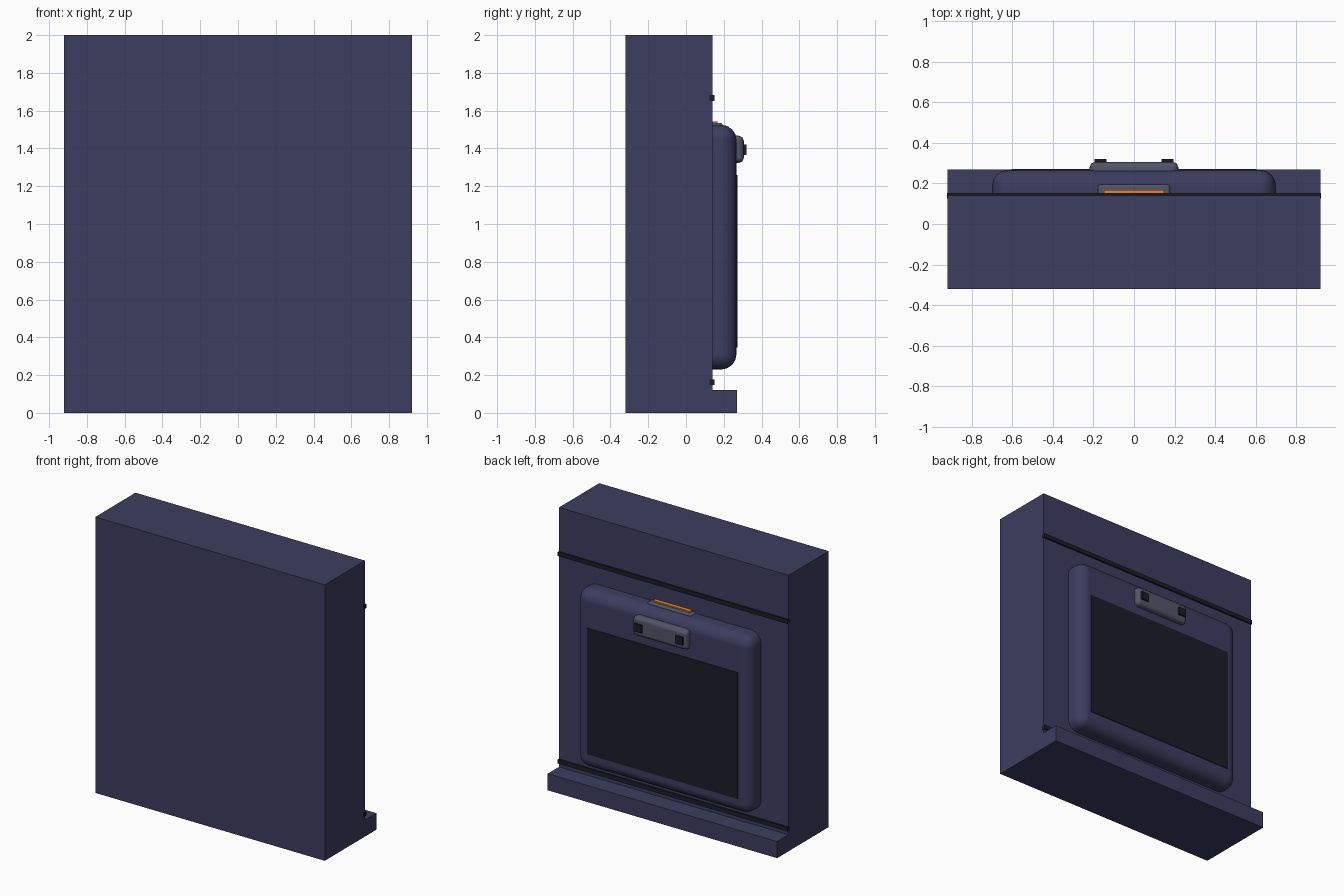
import bpy, bmesh

if "Cube" in bpy.data.objects:
    bpy.data.objects.remove(bpy.data.objects["Cube"])


def material(name, rgb):
    m = bpy.data.materials.new(name)
    m.diffuse_color = (*rgb, 1)
    m.use_nodes = True
    m.node_tree.nodes["Principled BSDF"].inputs["Base Color"].default_value = m.diffuse_color
    return m


NAVY = material("navy", (0.045, 0.047, 0.115))
GREY = material("slate_grey", (0.085, 0.09, 0.14))
DARK = material("near_black", (0.012, 0.012, 0.022))
ORANGE = material("orange", (0.85, 0.25, 0.015))


def finish(name, bm, mat):
    bmesh.ops.recalc_face_normals(bm, faces=bm.faces)
    mesh = bpy.data.meshes.new(name)
    bm.to_mesh(mesh)
    bm.free()
    mesh.materials.append(mat)
    ob = bpy.data.objects.new(name, mesh)
    bpy.context.collection.objects.link(ob)
    return ob


def box(name, xs, ys, zs, mat, bevel=0, segments=3):
    """Box from min/max ranges, optionally with rounded edges."""
    bm = bmesh.new()
    bmesh.ops.create_cube(bm, size=1)
    for v in bm.verts:
        v.co = [r[0] if c < 0 else r[1] for c, r in zip(v.co, (xs, ys, zs))]
    ob = finish(name, bm, mat)
    if bevel:
        mod = ob.modifiers.new("rounding", 'BEVEL')
        mod.width, mod.segments = bevel, segments
        bpy.ops.object.select_all(action='DESELECT')
        bpy.context.view_layer.objects.active = ob
        ob.select_set(True)
        bpy.ops.object.shade_smooth_by_angle()
        for p in ob.data.polygons:
            p.use_smooth = True
        # keep the bevel smooth: no sharp marks from the raw cube
        for e in ob.data.edges:
            e.use_edge_sharp = False
        mod.harden_normals = True
    return ob


# Wall with a projecting sill, extruded from an L profile
profile = [(-0.32, 0), (0.27, 0), (0.27, 0.12), (0.14, 0.12), (0.14, 2), (-0.32, 2)]
bm = bmesh.new()
face = bm.faces.new([bm.verts.new((-0.92, y, z)) for y, z in profile])
ext = bmesh.ops.extrude_face_region(bm, geom=[face])
bmesh.ops.translate(bm, vec=(1.84, 0, 0),
                    verts=[g for g in ext["geom"] if isinstance(g, bmesh.types.BMVert)])
finish("wall_with_sill", bm, NAVY)

# Dark trim strips across the wall
for name, z in (("upper_trim", 1.667), ("lower_trim", 0.163)):
    box(name, (-0.922, 0.922), (0.125, 0.152), (z - 0.015, z + 0.015), DARK)

# Rounded panel and its dark inset screen
box("panel", (-0.7, 0.7), (0.0, 0.267), (0.23, 1.525), NAVY, 0.08, 4)
box("screen", (-0.605, 0.605), (0.24, 0.272), (0.345, 1.26), DARK)

# Sensor housing with two dark studs
box("housing", (-0.22, 0.22), (0.235, 0.307), (1.322, 1.468), GREY, 0.03, 2)
for side, name in ((-1, "stud_left"), (1, "stud_right")):
    x = side * 0.165
    box(name, (x - 0.03, x + 0.03), (0.29, 0.32), (1.365, 1.422), DARK)

# Light bar on the top edge
box("light_base", (-0.178, 0.178), (0.08, 0.195), (1.48, 1.535), GREY, 0.012, 2)
box("light_strip", (-0.148, 0.148), (0.115, 0.167), (1.525, 1.543), ORANGE)
